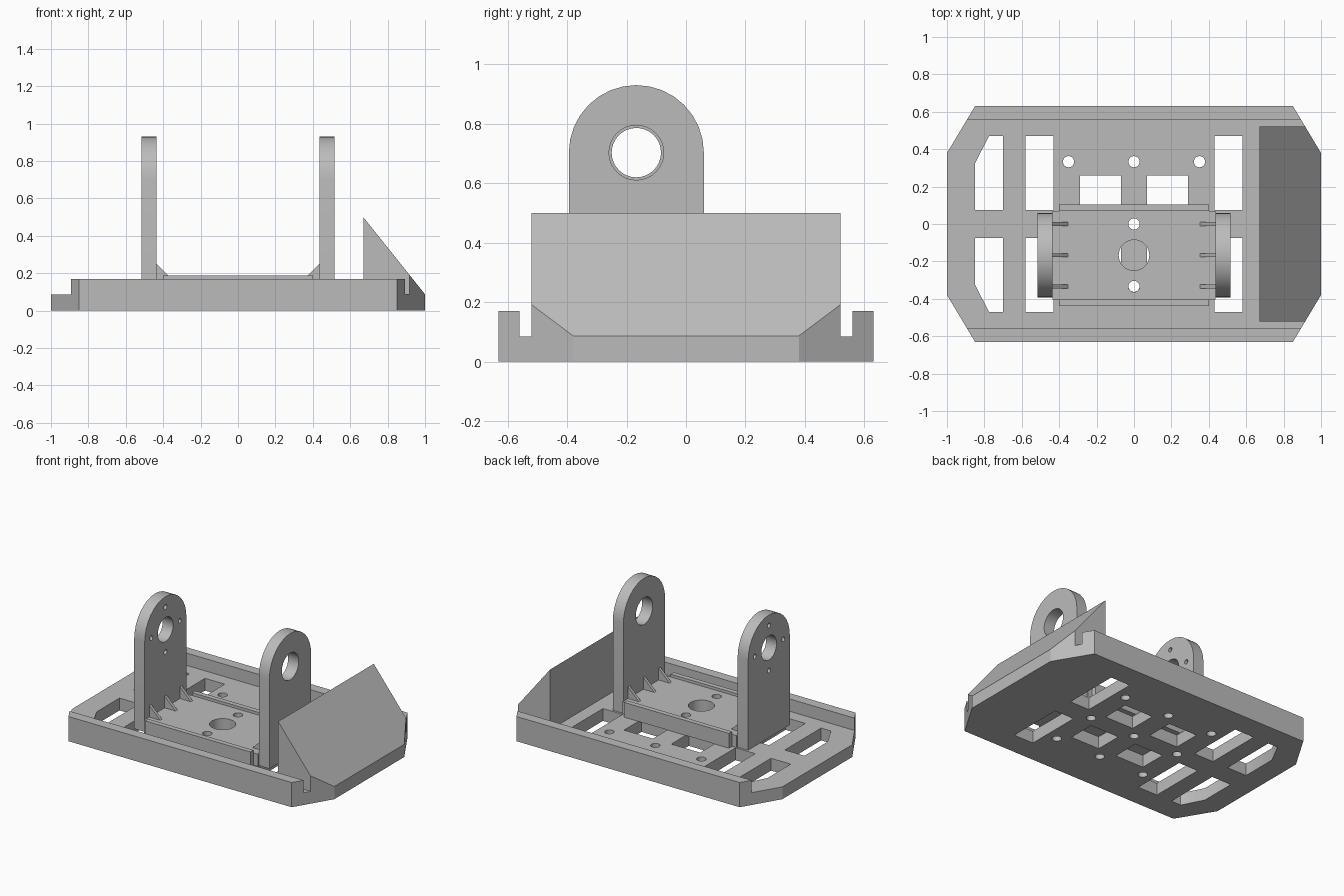
import bpy, bmesh, math
from mathutils import Vector

cube = bpy.data.objects.get("Cube")
if cube:
    bpy.data.objects.remove(cube, do_unlink=True)

grey = bpy.data.materials.new("plain grey")
grey.use_nodes = True
grey.diffuse_color = (0.5, 0.5, 0.5, 1)
grey.node_tree.nodes["Principled BSDF"].inputs["Base Color"].default_value = (0.5, 0.5, 0.5, 1)

# Map (profile u, profile v, depth) to world axes for each extrusion direction
AXES = {
    "z": lambda p: Vector((p.x, p.y, p.z)),
    "x": lambda p: Vector((p.z, p.x, p.y)),
    "y": lambda p: Vector((p.x, p.z, p.y)),
}


def prism(name, outline, lo, hi, holes=(), axis="z", shape=None):
    """Extrude a flat outline with holes from lo to hi along an axis."""
    curve = bpy.data.curves.new(name + "_profile", "CURVE")
    curve.dimensions = "2D"
    curve.fill_mode = "BOTH"
    curve.extrude = (hi - lo) / 2
    for loop in [outline, *holes]:
        spline = curve.splines.new("POLY")
        spline.points.add(len(loop) - 1)
        for point, (u, v) in zip(spline.points, loop):
            point.co = (u, v, 0, 1)
        spline.use_cyclic_u = True
    helper = bpy.data.objects.new(name + "_profile", curve)
    bpy.context.collection.objects.link(helper)
    bpy.context.view_layer.update()
    graph = bpy.context.evaluated_depsgraph_get()
    mesh = bpy.data.meshes.new_from_object(helper.evaluated_get(graph))
    bpy.data.objects.remove(helper, do_unlink=True)
    bpy.data.curves.remove(curve)

    bm = bmesh.new()
    bm.from_mesh(mesh)
    bmesh.ops.remove_doubles(bm, verts=bm.verts, dist=0.0001)
    for vert in bm.verts:
        vert.co.z += (lo + hi) / 2
        vert.co = AXES[axis](vert.co)
        if shape:
            shape(vert.co)
    bmesh.ops.recalc_face_normals(bm, faces=bm.faces)
    bm.to_mesh(mesh)
    bm.free()
    mesh.name = name
    mesh.materials.clear()
    mesh.materials.append(grey)
    obj = bpy.data.objects.new(name, mesh)
    bpy.context.collection.objects.link(obj)
    bpy.ops.object.select_all(action="DESELECT")
    obj.select_set(True)
    bpy.context.view_layer.objects.active = obj
    bpy.ops.object.shade_smooth_by_angle(angle=math.radians(30))
    return obj


def rect(x0, x1, y0, y1):
    return [(x0, y0), (x1, y0), (x1, y1), (x0, y1)]


def circle(x, y, r, n=32):
    return [(x + r * math.cos(i * math.tau / n), y + r * math.sin(i * math.tau / n))
            for i in range(n)]


def flip(points, s):
    return [(x, y * s) for x, y in points]


DECK, RAIL = 0.085, 0.17
MID = -0.167  # cradle centre in y

# Base plate with slots, windows and a grid of bolt holes
base = [(-0.85, -0.63), (0.85, -0.63), (1, -0.38), (1, 0.38),
        (0.85, 0.63), (-0.85, 0.63), (-1, 0.38), (-1, -0.38)]
clipped_slot = [(-0.85, 0.075), (-0.7, 0.075), (-0.7, 0.47), (-0.775, 0.47), (-0.85, 0.325)]
cuts = []
for s in (1, -1):
    cuts.append(flip(clipped_slot, s))
    for t in (1, -1):
        cuts.append([(x * t, y * s) for x, y in rect(0.43, 0.58, 0.075, 0.47)])
        cuts.append([(x * t, y * s) for x, y in rect(0.07, 0.29, 0.07, 0.26)])
for x in (-0.35, 0, 0.35):
    for y in (-0.333, 0, 0.333):
        cuts.append(circle(x, y, 0.03, 24))
prism("base_plate", base, 0, DECK, cuts)

# Raised rails along the front and back edges
rail = [(-0.892, 0.56), (0.892, 0.56), (0.85, 0.63), (-0.85, 0.63)]
prism("back_rail", rail, DECK, RAIL)
prism("front_rail", flip(rail, -1), DECK, RAIL)


# Sloped wedge, clipped to the base corners
def slope(co):
    if co.z > DECK + 0.01:
        co.z = 0.5 - (0.5 - DECK - 0.002) * (co.x - 0.67) / 0.33


prism("sloped_wedge", [(0.67, -0.52), (0.916, -0.52), (1, -0.38),
                       (1, 0.38), (0.916, 0.52), (0.67, 0.52)], DECK, 0.5, shape=slope)

# Cradle floor with its holes and two lip strips
prism("cradle_floor", rect(-0.435, 0.435, MID - 0.237, MID + 0.237), DECK, 0.168,
      [circle(0, 0, 0.03, 24), circle(0, 2 * MID, 0.03, 24), circle(0, MID, 0.082)])
for name, s in (("back_lip", 1), ("front_lip", -1)):
    y0, y1 = sorted((MID + s * 0.24, MID + s * 0.268))
    prism(name, rect(-0.4, 0.4, min(y0, y1 - 0.031), max(y1, y0 + 0.031)), DECK, 0.187)

# Upright ears with pivot holes; the right ear also has four screw holes
HUB, R = 0.703, 0.227
ear = [(MID - R, DECK), (MID + R, DECK)]
ear += [(MID + R * math.cos(i * math.pi / 16), HUB + R * math.sin(i * math.pi / 16))
        for i in range(17)]
screws = [circle(MID + 0.155 * u, HUB + 0.155 * v, 0.016, 16)
          for u, v in ((1, 0), (0, 1), (-1, 0), (0, -1))]
prism("left_ear", ear, 0.435, 0.515, [circle(MID, HUB, 0.092)], "x")
prism("right_ear", ear, -0.515, -0.435, [circle(MID, HUB, 0.083)] + screws, "x")

# Small gussets bracing the ears
for side, s in (("left", 1), ("right", -1)):
    for i, y in enumerate((2 * MID, MID, 0)):
        prism(f"{side}_gusset_{i + 1}",
              [(s * 0.35, 0.166), (s * 0.436, 0.166), (s * 0.436, 0.25)],
              y - 0.01, y + 0.01, axis="y")
